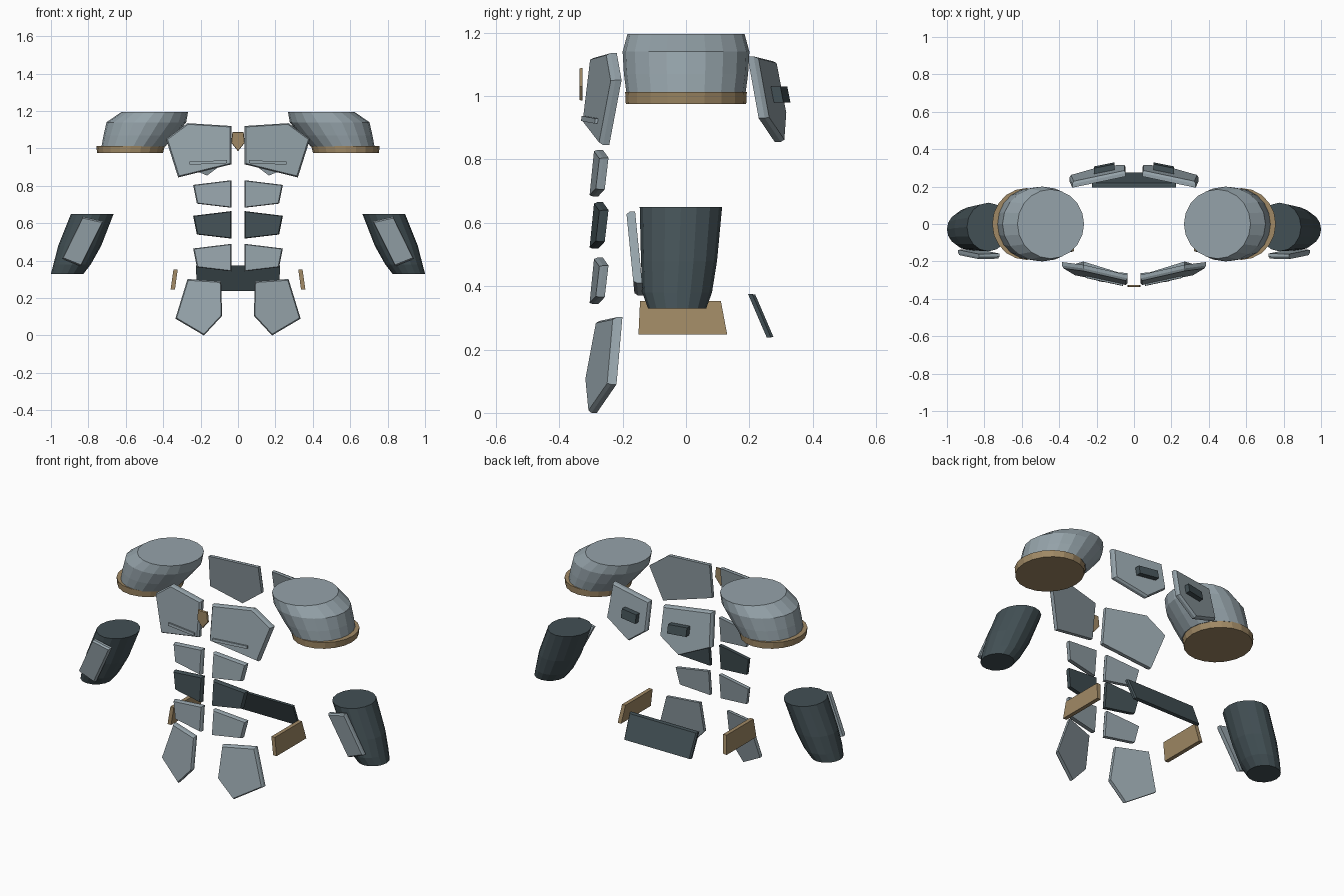
import bpy, bmesh, math
from mathutils import Vector

if "Cube" in bpy.data.objects:
    bpy.data.objects.remove(bpy.data.objects["Cube"])


def material(name, rgb):
    m = bpy.data.materials.new(name)
    m.diffuse_color = (*rgb, 1)
    m.use_nodes = True
    m.node_tree.nodes["Principled BSDF"].inputs["Base Color"].default_value = m.diffuse_color
    return m


STEEL = material("steel_grey", (0.30, 0.365, 0.40))
DARK = material("dark_slate", (0.055, 0.08, 0.09))
GOLD = material("aged_gold", (0.35, 0.25, 0.13))


def loft(name, rings, mat):
    """Skin matching rings of points, cap both ends."""
    bm = bmesh.new()
    loops = [[bm.verts.new(p) for p in ring] for ring in rings]
    n = len(loops[0])
    for a, b in zip(loops, loops[1:]):
        for i in range(n):
            j = (i + 1) % n
            bm.faces.new((a[i], a[j], b[j], b[i]))
    bm.faces.new(loops[0])
    bm.faces.new(loops[-1])
    bmesh.ops.recalc_face_normals(bm, faces=bm.faces)
    me = bpy.data.meshes.new(name)
    bm.to_mesh(me)
    bm.free()
    me.materials.append(mat)
    ob = bpy.data.objects.new(name, me)
    bpy.context.collection.objects.link(ob)
    return ob


def ellipse(z, cx, rx, cy, ry, n):
    return [(cx + rx * math.cos(2 * math.pi * i / n),
             cy + ry * math.sin(2 * math.pi * i / n), z) for i in range(n)]


def plate(name, outline, plane, thick, mat, s=1, inset=0.06):
    """Flat armour plate: x,z outline on the plane y = a + b*x + c*z,
    chamfered on its outer face, thickened along y."""
    a, b, c = plane
    front = [Vector((x, a + b * x + c * z, z)) for x, z in outline]
    mid = sum(front, Vector()) / len(front)
    rings = [[p.lerp(mid, inset) for p in front],
             [p + Vector((0, thick * 0.4, 0)) for p in front],
             [p + Vector((0, thick, 0)) for p in front]]
    return loft(name, [[(s * p.x, p.y, p.z) for p in r] for r in rings], mat)


for s, side in ((1, "right"), (-1, "left")):
    # Shoulder pad and its rim
    pad = [(1.01, 0.56, 0.17, 0, 0.188), (1.07, 0.527, 0.192, 0, 0.196),
           (1.14, 0.49, 0.213, 0, 0.2), (1.195, 0.445, 0.178, 0, 0.185)]
    loft("shoulder_pad_" + side,
         [ellipse(z, s * cx, s * rx, cy, ry, 20) for z, cx, rx, cy, ry in pad], STEEL)
    loft("shoulder_rim_" + side,
         [ellipse(0.975, s * 0.577, s * 0.176, 0, 0.19, 20),
          ellipse(1.013, s * 0.575, s * 0.183, 0, 0.192, 20)], GOLD)

    # Forearm guard with outer plate
    arm = [(0.33, 0.913, 0.087, -0.028, 0.092), (0.38, 0.887, 0.1, -0.028, 0.11),
           (0.48, 0.846, 0.115, -0.022, 0.12), (0.65, 0.779, 0.114, -0.016, 0.13)]
    loft("forearm_guard_" + side,
         [ellipse(z, s * cx, s * rx, cy, ry, 16) for z, cx, rx, cy, ry in arm], DARK)
    plate("forearm_plate_" + side,
          [(0.72, 0.61), (0.83, 0.635), (0.94, 0.41), (0.84, 0.37)],
          (-0.125, 0, -0.1), 0.028, STEEL, s)

    # Chest plate and raised trim line
    chest = (-0.446, 0.22, 0.12)
    plate("chest_plate_" + side,
          [(0.035, 1.12), (0.27, 1.135), (0.385, 1.05), (0.32, 0.845), (0.035, 0.915)],
          chest, 0.032, STEEL, s, 0.05)
    plate("chest_trim_" + side,
          [(0.06, 0.937), (0.26, 0.929), (0.26, 0.913), (0.06, 0.921)],
          (chest[0] - 0.009, *chest[1:]), 0.02, STEEL, s, 0)

    # Back plate and dark latch
    back = (0.5125, -0.2, -0.196)
    plate("back_plate_" + side,
          [(0.045, 1.11), (0.33, 1.125), (0.345, 0.93), (0.165, 0.855), (0.045, 0.945)],
          back, -0.032, STEEL, s, 0.05)
    plate("back_latch_" + side,
          [(0.105, 1.03), (0.215, 1.03), (0.215, 0.98), (0.105, 0.98)],
          (back[0] + 0.03, *back[1:]), -0.03, DARK, s, 0)

    # Belly plates, middle row dark
    for row, (top, mat) in enumerate(((0.83, STEEL), (0.665, DARK), (0.49, STEEL))):
        plate(f"belly_plate_{row + 1}_{side}",
              [(0.035, top), (0.24, top - 0.025), (0.22, top - 0.125), (0.035, top - 0.147)],
              (-0.301 - 0.1 * (top - 0.07), 0.1, 0.1), 0.028, mat, s)

    # Thigh plate
    plate("thigh_plate_" + side,
          [(0.09, 0.29), (0.27, 0.302), (0.335, 0.09), (0.182, 0.0), (0.085, 0.105)],
          (-0.364, 0.3, 0.18), 0.028, STEEL, s, 0.05)

    # Hip plate
    loft("hip_plate_" + side,
         [[(s * (x + dx), y, z) for y, z, dx in
           ((-0.15, 0.247, 0.015), (0.13, 0.247, 0.015), (0.11, 0.353, 0), (-0.145, 0.353, 0))]
          for x in (0.322, 0.345)], GOLD)

# Collar clasp
plate("collar_clasp",
      [(-0.03, 1.088), (0.03, 1.088), (0.036, 1.03), (0.0, 0.985), (-0.036, 1.03)],
      (-0.336, 0, 0), 0.01, GOLD)

# Rear belt plate
plate("rear_belt_plate",
      [(-0.225, 0.375), (0.225, 0.375), (0.22, 0.238), (-0.22, 0.238)],
      (0.379, 0, -0.43), -0.022, DARK, 1, 0.03)
